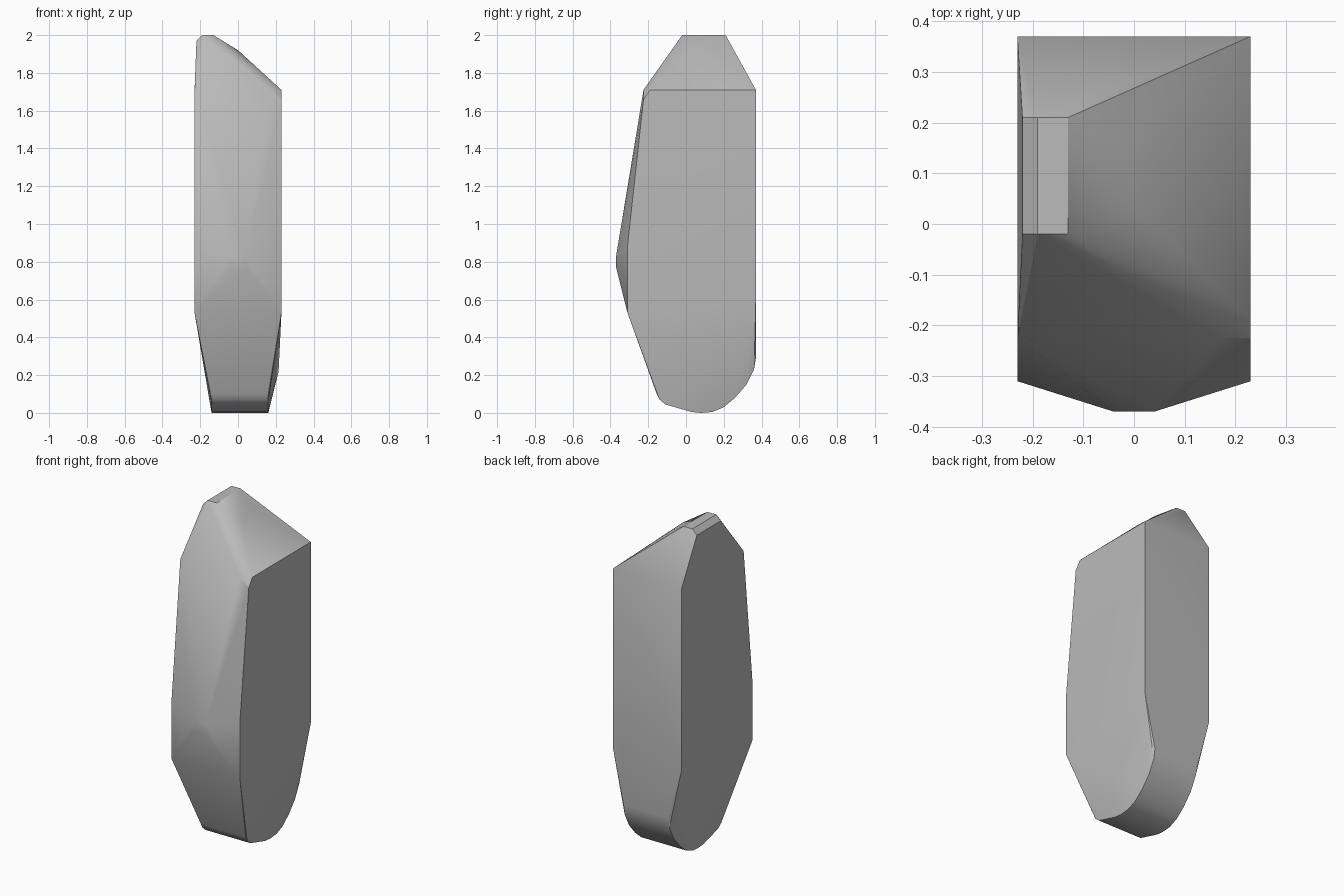
import bpy
import bmesh
import math

cube = bpy.data.objects.get("Cube")
if cube:
    bpy.data.objects.remove(cube, do_unlink=True)

SIDE = 0.23
BACK = 0.37

stone = bpy.data.materials.new("stone grey")
stone.use_nodes = True
grey = (0.5, 0.5, 0.5, 1)
stone.diffuse_color = grey
stone.node_tree.nodes["Principled BSDF"].inputs["Base Color"].default_value = grey

corners = []

# Mirrored corners of the flat sides and the front ridge
for s in (-1, 1):
    corners += [
        (s * SIDE, -0.31, 0.53), (s * SIDE, -0.31, 0.88),
        (s * 0.04, -BACK, 0.77), (s * 0.04, -BACK, 0.83),
        (s * SIDE, BACK, 0.61), (s * SIDE, BACK, 1.71),
    ]

# Front shoulders, chipped on one side
corners += [(-SIDE, -0.225, 1.71), (0.17, -0.225, 1.71),
            (SIDE, -0.225, 1.66), (SIDE, -0.19, 1.71)]

# Crest profile, swept from front to back
for x, z in ((-0.22, 1.97), (-0.19, 2), (-0.13, 2)):
    corners += [(x, -0.02, z), (x, 0.21, z)]
corners += [(0, 0.03, 1.92), (-0.02, 0.16, 1.93)]

# Rounded foot profile, swept across the width
foot = [(-0.155, 0.1), (-0.14, 0.07), (-0.11, 0.045), (0.03, 0.005),
        (0.08, 0), (0.14, 0.005), (0.2, 0.03), (0.26, 0.08),
        (0.32, 0.15), (0.36, 0.23), (BACK, 0.29)]
for y, z in foot:
    corners += [(-0.14, y, z), (0.16, y, z)]
corners.append((0.215, 0.1, 0.22))

# Faceted stone wrapped around the corners
bm = bmesh.new()
for c in corners:
    bm.verts.new(c)
hull = bmesh.ops.convex_hull(bm, input=bm.verts)
loose = [v for v in bm.verts if not v.link_faces]
bmesh.ops.delete(bm, geom=loose, context='VERTS')
bmesh.ops.dissolve_limit(bm, angle_limit=math.radians(0.5),
                         verts=bm.verts, edges=bm.edges)
bmesh.ops.recalc_face_normals(bm, faces=bm.faces)

mesh = bpy.data.meshes.new("standing_stone")
bm.to_mesh(mesh)
bm.free()
mesh.materials.append(stone)
rock = bpy.data.objects.new("standing_stone", mesh)
bpy.context.collection.objects.link(rock)

bpy.ops.object.select_all(action='DESELECT')
rock.select_set(True)
bpy.context.view_layer.objects.active = rock
bpy.ops.object.shade_smooth_by_angle(angle=math.radians(30))
